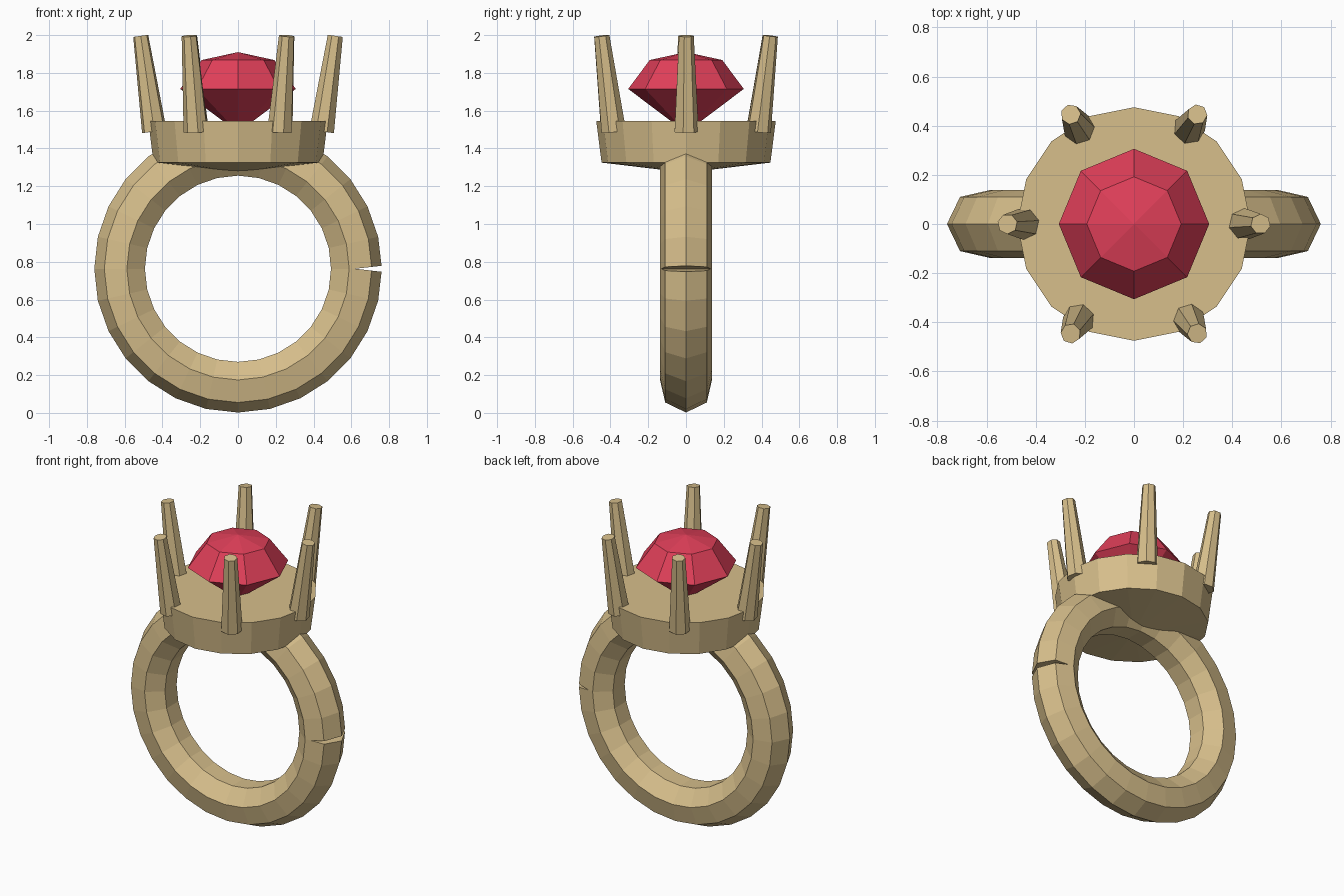
import bpy, bmesh
from math import sin, cos, tau, pi, radians
from mathutils import Matrix, Vector

if "Cube" in bpy.data.objects:
    bpy.data.objects.remove(bpy.data.objects["Cube"])


def material(name, rgb):
    m = bpy.data.materials.new(name)
    m.diffuse_color = (*rgb, 1)
    m.use_nodes = True
    m.node_tree.nodes["Principled BSDF"].inputs["Base Color"].default_value = m.diffuse_color
    return m


gold = material("gold", (0.68, 0.52, 0.26))
red = material("red_gem", (0.75, 0.05, 0.10))


def finish(name, bm, mat):
    bmesh.ops.recalc_face_normals(bm, faces=bm.faces[:])
    me = bpy.data.meshes.new(name)
    bm.to_mesh(me)
    bm.free()
    ob = bpy.data.objects.new(name, me)
    me.materials.append(mat)
    bpy.context.collection.objects.link(ob)
    return ob


def skin(bm, rings):
    """Bridge successive closed rings and cap both ends."""
    n = len(rings[0])
    for a, b in zip(rings, rings[1:]):
        for i in range(n):
            j = (i + 1) % n
            bm.faces.new((a[i], a[j], b[j], b[i]))
    return rings[0], rings[-1]


def lathe(name, profile, sides, bottom, top, mat):
    """Polygonal turned solid; bottom and top are the apex heights."""
    bm = bmesh.new()
    rings = [[bm.verts.new((r * cos(tau * i / sides), r * sin(tau * i / sides), z))
              for i in range(sides)] for r, z in profile]
    for ring, z in zip(skin(bm, rings), (bottom, top)):
        apex = bm.verts.new((0, 0, z))
        for i in range(sides):
            bm.faces.new((ring[i], ring[(i + 1) % sides], apex))
    return finish(name, bm, mat)


# Band: seven-sided section swept round 28 steps, with a split at +x
SEG, MAJOR, MINOR, CZ = 28, 0.62, 0.141, 0.763
bm = bmesh.new()
rings = []
for k in range(SEG + 1):
    a = tau * k / SEG
    # open ends stay square to their last segment, leaving a thin wedge gap
    tilt = a + (pi / SEG if k == 0 else -pi / SEG if k == SEG else 0)
    centre = Vector((MAJOR * cos(a), 0, CZ + MAJOR * sin(a)))
    out = Vector((cos(tilt), 0, sin(tilt)))
    rings.append([bm.verts.new(centre + out * MINOR * cos(tau * i / 7)
                               + Vector((0, MINOR * sin(tau * i / 7), 0)))
                  for i in range(7)])
for end in skin(bm, rings):
    bm.faces.new(end)
finish("band", bm, gold)

# Seat: flared disc with a shallow conical underside
lathe("seat", [(0.447, 1.325), (0.475, 1.545)], 16, 1.272, 1.545, gold)

# Gem: pavilion, crown and low peaked table
lathe("gem", [(0.306, 1.715), (0.192, 1.868)], 8, 1.485, 1.91, red)

# Prongs: six tapered pegs leaning outward
for k in range(6):
    low, high = Vector((0.443, 0, 1.49)), Vector((0.515, 0, 1.996))
    axis = high - low
    bm = bmesh.new()
    bmesh.ops.create_cone(bm, cap_ends=True, segments=7, radius1=0.067,
                          radius2=0.041, depth=axis.length)
    turn = axis.to_track_quat('Z', 'Y').to_matrix().to_4x4()
    turn = Matrix.Rotation(tau * k / 6, 4, 'Z') @ Matrix.Translation((low + high) / 2) \
        @ Matrix.Rotation(radians(8.1), 4, 'Y')
    bm.transform(turn)
    finish(f"prong_{k + 1}", bm, gold)
